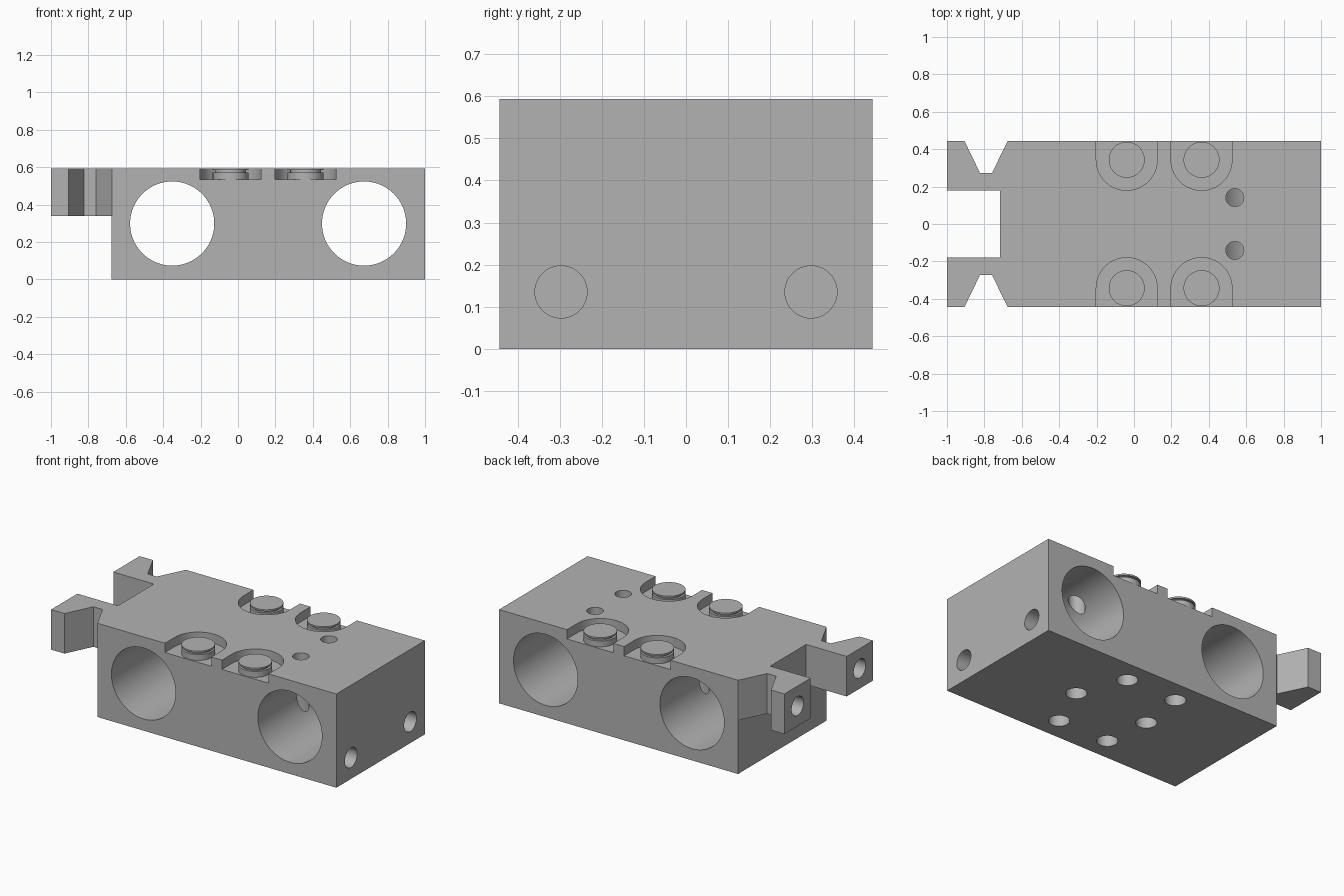
import bpy, bmesh, math
from mathutils import Matrix

cube = bpy.data.objects.get("Cube")
if cube:
    bpy.data.objects.remove(cube, do_unlink=True)

H = 0.594      # block height
W = 0.443      # half depth
FACE = -0.675  # block end below the fork

grey = bpy.data.materials.new("machined grey")
grey.use_nodes = True
colour = (0.45, 0.45, 0.45, 1)
grey.diffuse_color = colour
grey.node_tree.nodes["Principled BSDF"].inputs["Base Color"].default_value = colour


def make(name, bm):
    bmesh.ops.recalc_face_normals(bm, faces=bm.faces)
    mesh = bpy.data.meshes.new(name)
    bm.to_mesh(mesh)
    bm.free()
    mesh.materials.append(grey)
    obj = bpy.data.objects.new(name, mesh)
    bpy.context.collection.objects.link(obj)
    return obj


def prism(name, outline, z0, z1):
    bm = bmesh.new()
    face = bm.faces.new([bm.verts.new((x, y, z0)) for x, y in outline])
    top = bmesh.ops.extrude_face_region(bm, geom=[face])["geom"]
    verts = [v for v in top if isinstance(v, bmesh.types.BMVert)]
    bmesh.ops.translate(bm, verts=verts, vec=(0, 0, z1 - z0))
    return make(name, bm)


def rod(name, centre, radius, length, axis="Z", segments=48):
    turn = {"X": Matrix.Rotation(math.pi / 2, 4, "Y"),
            "Y": Matrix.Rotation(math.pi / 2, 4, "X"),
            "Z": Matrix.Identity(4)}[axis]
    bm = bmesh.new()
    bmesh.ops.create_cone(bm, cap_ends=True, segments=segments, radius1=radius,
                          radius2=radius, depth=length,
                          matrix=Matrix.Translation(centre) @ turn)
    return make(name, bm)


def smooth(obj):
    bpy.ops.object.select_all(action="DESELECT")
    obj.select_set(True)
    bpy.context.view_layer.objects.active = obj
    bpy.ops.object.shade_smooth_by_angle(angle=math.radians(30))


def cut(obj, cutter):
    cutter.hide_render = True
    mod = obj.modifiers.new("cut", "BOOLEAN")
    mod.operation = "DIFFERENCE"
    mod.solver = "EXACT"
    mod.object = cutter
    bpy.context.view_layer.objects.active = obj
    bpy.ops.object.modifier_apply(modifier=mod.name)
    bpy.data.objects.remove(cutter, do_unlink=True)


# Block with forked, notched end
half = [(1, W), (FACE, W), (-0.76, 0.272), (-0.823, 0.272),
        (-0.906, W), (-1, W), (-1, 0.18), (-0.716, 0.18)]
outline = half + [(x, -y) for x, y in reversed(half)]
body = prism("valve_block", outline, 0, H)

# Clear the space under the fork
cut(body, prism("fork_clearance",
                [(-1.2, -1), (FACE, -1), (FACE, 1), (-1.2, 1)], -0.2, 0.34))

# Two large bores running front to back
for x in (-0.352, 0.674):
    cut(body, rod("bore", (x, 0, 0.299), 0.225, 2, "Y", 96))

# Central blind holes in the underside
for x in (-0.09, 0.424):
    cut(body, rod("centre_hole", (x, 0, 0.16), 0.06, 0.52))

BUTTON_X = (-0.039, 0.361)
for side in (1, -1):
    # Round-ended pockets open to the side
    for x in BUTTON_X:
        arc = [(x + 0.163 * math.cos(a), side * (0.343 - 0.163 * math.sin(a)))
               for a in (math.pi * i / 32 for i in range(33))]
        ends = [(x - 0.163, side * 0.6), (x + 0.163, side * 0.6)]
        cut(body, prism("pocket", arc + ends, 0.535, 0.8))
    # Small drilled holes: top, underside, block end and fork tip
    cut(body, rod("top_hole", (0.539, side * 0.141, 0.55), 0.048, 0.3))
    for x in (-0.053, 0.3):
        cut(body, rod("under_hole", (x, side * 0.298, 0.1), 0.06, 0.4))
    cut(body, rod("end_hole", (1, side * 0.297, 0.135), 0.062, 0.2, "X"))
    cut(body, rod("fork_hole", (-1, side * 0.311, 0.467), 0.06, 0.2, "X"))
smooth(body)

# Grooved buttons standing in the pockets
profile = [(0.096, 0.53), (0.096, 0.572), (0.082, 0.572),
           (0.082, 0.584), (0.096, 0.584), (0.096, H)]
N = 48
for x in BUTTON_X:
    for side, label in ((1, "back"), (-1, "front")):
        bm = bmesh.new()
        rings = [[bm.verts.new((x + r * math.cos(2 * math.pi * i / N),
                                side * 0.343 + r * math.sin(2 * math.pi * i / N), z))
                  for i in range(N)] for r, z in profile]
        for low, high in zip(rings, rings[1:]):
            for i in range(N):
                j = (i + 1) % N
                bm.faces.new((low[i], low[j], high[j], high[i]))
        bm.faces.new(rings[0])
        bm.faces.new(rings[-1])
        smooth(make(label + "_button", bm))
